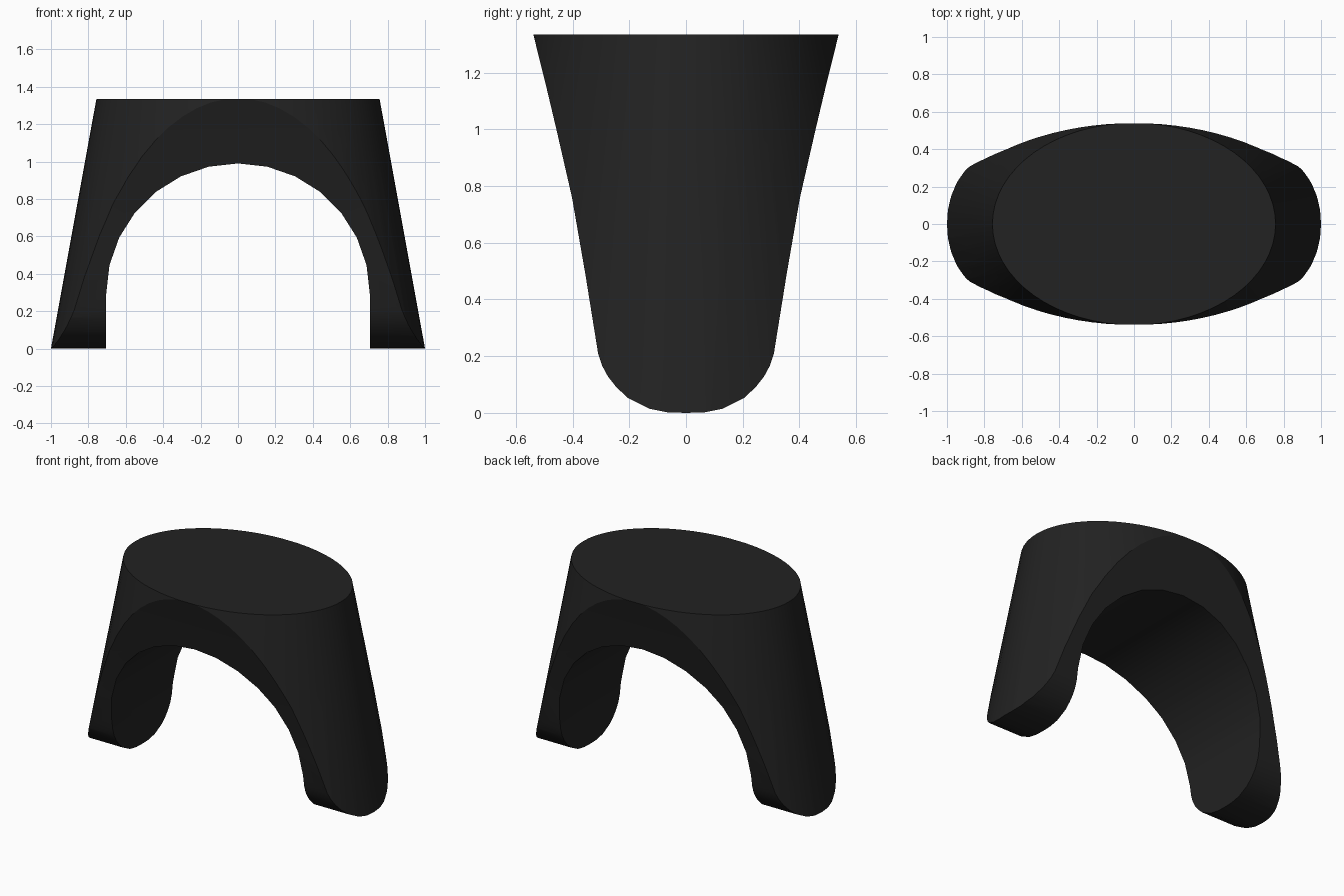
import bpy
import bmesh
from math import sin, cos, pi
from mathutils import Vector

if "Cube" in bpy.data.objects:
    bpy.data.objects.remove(bpy.data.objects["Cube"], do_unlink=True)

HEIGHT = 1.335

charcoal = bpy.data.materials.new("charcoal")
charcoal.use_nodes = True
colour = (0.016, 0.016, 0.016, 1)
charcoal.diffuse_color = colour
charcoal.node_tree.nodes["Principled BSDF"].inputs["Base Color"].default_value = colour


def loft(name, rings):
    """Closed solid between two matching rings of points."""
    bm = bmesh.new()
    low, high = [[bm.verts.new(p) for p in ring] for ring in rings]
    n = len(low)
    for i in range(n):
        j = (i + 1) % n
        bm.faces.new((low[i], low[j], high[j], high[i]))
    bm.faces.new(low[::-1])
    bm.faces.new(high)
    bmesh.ops.recalc_face_normals(bm, faces=bm.faces)
    mesh = bpy.data.meshes.new(name)
    bm.to_mesh(mesh)
    bm.free()
    mesh.materials.append(charcoal)
    obj = bpy.data.objects.new(name, mesh)
    bpy.context.collection.objects.link(obj)
    return obj


def ellipse(rx, ry, z, sides=64):
    return [(rx * cos(2 * pi * i / sides), ry * sin(2 * pi * i / sides), z)
            for i in range(sides)]


def prism(name, outline, axis):
    """Extrude a mirrored half outline of (offset, z) along x or y."""
    points = outline + [(-a, z) for a, z in reversed(outline) if a > 0]
    place = (lambda a, z, d: Vector((d, a, z))) if axis == "x" else (lambda a, z, d: Vector((a, d, z)))
    obj = loft(name, [[place(a, z, d) for a, z in points] for d in (-1.5, 1.5)])
    obj.hide_render = True
    return obj


# Tapered oval body
body = loft("arched_stand", [ellipse(1.0, 0.79, 0), ellipse(0.757, 0.54, HEIGHT)])

# Side profile: rounded feet flaring towards the top
side = [(0, 0), (0.065, 0.002), (0.13, 0.015), (0.205, 0.053), (0.245, 0.09),
        (0.275, 0.128), (0.295, 0.165), (0.31, 0.21), (0.355, 0.49),
        (0.402, 0.76), (0.457, 1.0), (0.495, 1.16), (0.541, HEIGHT + 0.01)]
side_profile = prism("side_profile", side, "x")

# Round-headed opening between the two legs
arch = [(0.705, -0.2)] + [(0.705 * cos(pi * i / 14), 0.29 + 0.7 * sin(pi * i / 14))
                          for i in range(7)] + [(0, 0.99)]
arch_opening = prism("arch_opening", arch, "y")

# Trim the body, then drop the cutters
bpy.context.view_layer.objects.active = body
body.select_set(True)
for cutter, operation in ((side_profile, "INTERSECT"), (arch_opening, "DIFFERENCE")):
    mod = body.modifiers.new(cutter.name, "BOOLEAN")
    mod.object, mod.operation, mod.solver = cutter, operation, "EXACT"
    bpy.ops.object.modifier_apply(modifier=mod.name)
    bpy.data.objects.remove(cutter, do_unlink=True)
bpy.ops.object.shade_smooth_by_angle(angle=0.4)
